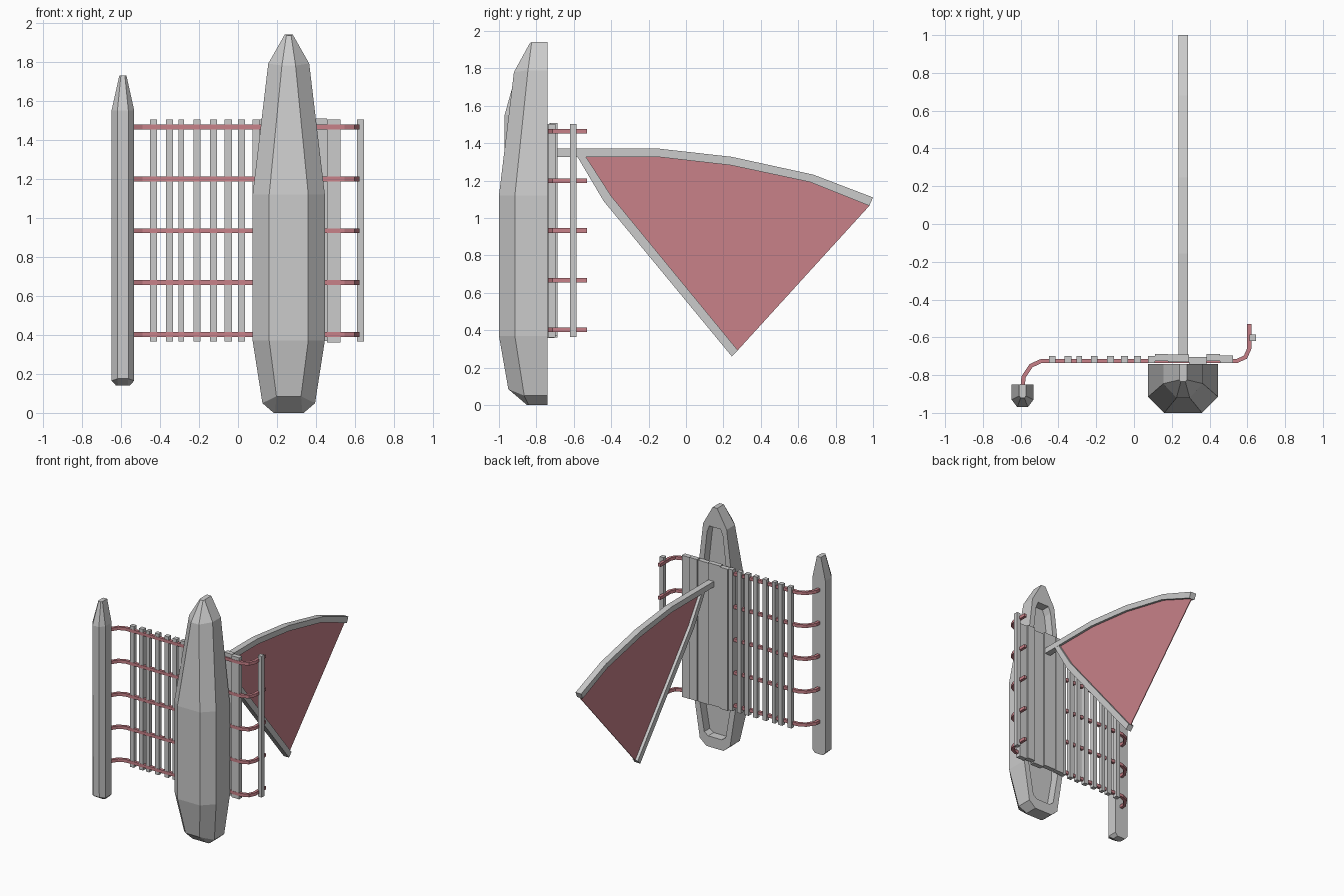
import bpy, bmesh
from mathutils import Vector

if "Cube" in bpy.data.objects:
    bpy.data.objects.remove(bpy.data.objects["Cube"])

red = bpy.data.materials.new("red_paint")
red.diffuse_color = (0.58, 0.22, 0.25, 1)
red.use_nodes = True
red.node_tree.nodes["Principled BSDF"].inputs["Base Color"].default_value = red.diffuse_color


def finish(bm, name, mat=None):
    bmesh.ops.remove_doubles(bm, verts=bm.verts, dist=1e-5)
    bmesh.ops.recalc_face_normals(bm, faces=bm.faces)
    me = bpy.data.meshes.new(name)
    bm.to_mesh(me)
    bm.free()
    ob = bpy.data.objects.new(name, me)
    bpy.context.collection.objects.link(ob)
    if mat:
        me.materials.append(mat)
    return ob


def box(name, lo, hi, mat=None):
    bm = bmesh.new()
    bmesh.ops.create_cube(bm, size=1)
    for v in bm.verts:
        v.co = [(a + b) / 2 + c * (b - a) for a, b, c in zip(lo, hi, v.co)]
    return finish(bm, name, mat)


def strip(name, left, right, axis, lo, hi, mat=None):
    """Solid ribbon between two point rows, extruded along one axis."""
    bm = bmesh.new()
    def ring(a, b):
        pts = []
        for p, t in ((a, lo), (b, lo), (b, hi), (a, hi)):
            q = list(p)
            q.insert(axis, t)
            pts.append(bm.verts.new(q))
        return pts
    rings = [ring(a, b) for a, b in zip(left, right)]
    for r, s in zip(rings, rings[1:]):
        for i in range(4):
            j = (i + 1) % 4
            bm.faces.new((r[i], r[j], s[j], s[i]))
    bm.faces.new(rings[0])
    bm.faces.new(rings[-1])
    return finish(bm, name, mat)


def hull(name, cx, deck_y, stations, well=None, depth=0):
    """Loft six-point sections; each point is (half width, y, z)."""
    bm = bmesh.new()
    rings = []
    for deck, chine, keel in stations:
        half = [(deck[0], deck_y, deck[1]), chine, keel]
        pts = [(cx - w, y, z) for w, y, z in half] + [(cx + w, y, z) for w, y, z in half[::-1]]
        rings.append([bm.verts.new(p) for p in pts])
    for r, s in zip(rings, rings[1:]):
        for i in range(5):
            bm.faces.new((r[i], r[i + 1], s[i + 1], s[i]))
    bm.faces.new(rings[0])
    bm.faces.new(rings[-1])
    outline = [r[0] for r in rings] + [r[5] for r in rings[::-1]]
    if well:
        # rim, walls and floor of the open well
        plan = [(cx - w, z) for w, z in well] + [(cx + w, z) for w, z in well[::-1]]
        for y in (deck_y, deck_y - depth):
            inner = [bm.verts.new((x, y, z)) for x, z in plan]
            for i in range(len(inner)):
                j = (i + 1) % len(inner)
                bm.faces.new((outline[i], outline[j], inner[j], inner[i]))
            outline = inner
    bm.faces.new(outline)
    return finish(bm, name)


# main hull with open well on the deck side
hull("main_hull", 0.26, -0.74, [
    ((0.077, 0), (0.077, -0.84, 0), (0.07, -0.85, 0)),
    ((0.135, 0.05), (0.135, -0.865, 0.05), (0.063, -0.95, 0.085)),
    ((0.185, 0.37), (0.185, -0.915, 0.37), (0.1, -1.0, 0.37)),
    ((0.185, 1.12), (0.185, -0.915, 1.12), (0.1, -1.0, 1.12)),
    ((0.105, 1.79), (0.105, -0.845, 1.79), (0.035, -0.92, 1.78)),
    ((0.02, 1.94), (0.02, -0.825, 1.94), (0.012, -0.835, 1.935))],
    [(0.06, 0.085), (0.095, 0.11), (0.14, 0.37), (0.14, 1.12), (0.07, 1.73), (0.05, 1.78)], 0.07)

# slim outrigger float
hull("outrigger_float", -0.59, -0.85, [
    ((0.035, 0.14), (0.035, -0.90, 0.14), (0.025, -0.91, 0.14)),
    ((0.058, 0.165), (0.058, -0.93, 0.165), (0.028, -0.965, 0.175)),
    ((0.058, 1.55), (0.058, -0.93, 1.55), (0.028, -0.97, 1.55)),
    ((0.018, 1.73), (0.018, -0.91, 1.73), (0.01, -0.92, 1.73))])

# bent crossbeams
path = [(-0.59, -0.87), (-0.585, -0.81), (-0.545, -0.75), (-0.49, -0.725),
        (0.545, -0.725), (0.59, -0.705), (0.61, -0.66), (0.61, -0.53)]
left, right = [], []
for i, p in enumerate(path):
    p = Vector(p)
    d = (Vector(path[min(i + 1, 7)]) - Vector(path[max(i - 1, 0)])).normalized()
    n = Vector((-d.y, d.x)) * 0.0115
    left.append(p + n)
    right.append(p - n)
for k in range(5):
    z = 0.4025 + k * 0.2655
    strip(f"crossbeam_{k + 1}", left, right, 2, z - 0.0125, z + 0.0125, red)

# open deck slats
for k, x in enumerate((-0.433, -0.35, -0.29, -0.21, -0.125, -0.05, 0.018, 0.092)):
    w = 0.014 if k in (2,) else 0.018
    box(f"deck_slat_{k + 1}", (x - w, -0.735, 0.365), (x + w, -0.7, 1.503))

# close-set platform boards over the hull
for k, (a, b, y, dz) in enumerate(((0.11, 0.18, -0.688, 0), (0.18, 0.29, -0.692, 0.006),
                                   (0.29, 0.385, -0.703, -0.004), (0.385, 0.455, -0.688, 0.006),
                                   (0.455, 0.525, -0.697, 0))):
    box(f"platform_board_{k + 1}", (a, y - 0.038, 0.362 + dz), (b, y, 1.503 + dz))

# side rail
box("side_rail", (0.611, -0.62, 0.365), (0.645, -0.585, 1.503))

# sail spars in the y-z plane
top_out = [(-0.69, 1.372), (-0.155, 1.372), (0.245, 1.327), (0.68, 1.232), (1.0, 1.11)]
top_in = [(-0.69, 1.327), (-0.155, 1.327), (0.24, 1.282), (0.663, 1.192), (0.98, 1.065)]
low_out = [(-0.585, 1.335), (-0.44, 1.09), (0.245, 0.26)]
low_in = [(-0.54, 1.335), (-0.398, 1.115), (0.277, 0.293)]
strip("upper_spar", top_out, top_in, 0, 0.235, 0.285)
strip("lower_spar", low_out, low_in, 0, 0.2365, 0.2835)

# thin triangular sail
bm = bmesh.new()
face = bm.faces.new([bm.verts.new((0.26, y, z)) for y, z in
                     [(-0.545, 1.33)] + top_in[1:] + low_in[:0:-1]])
sheet = bmesh.ops.extrude_face_region(bm, geom=[face])["geom"]
bmesh.ops.translate(bm, vec=(0.006, 0, 0), verts=[v for v in sheet if isinstance(v, bmesh.types.BMVert)])
finish(bm, "sail", red)
